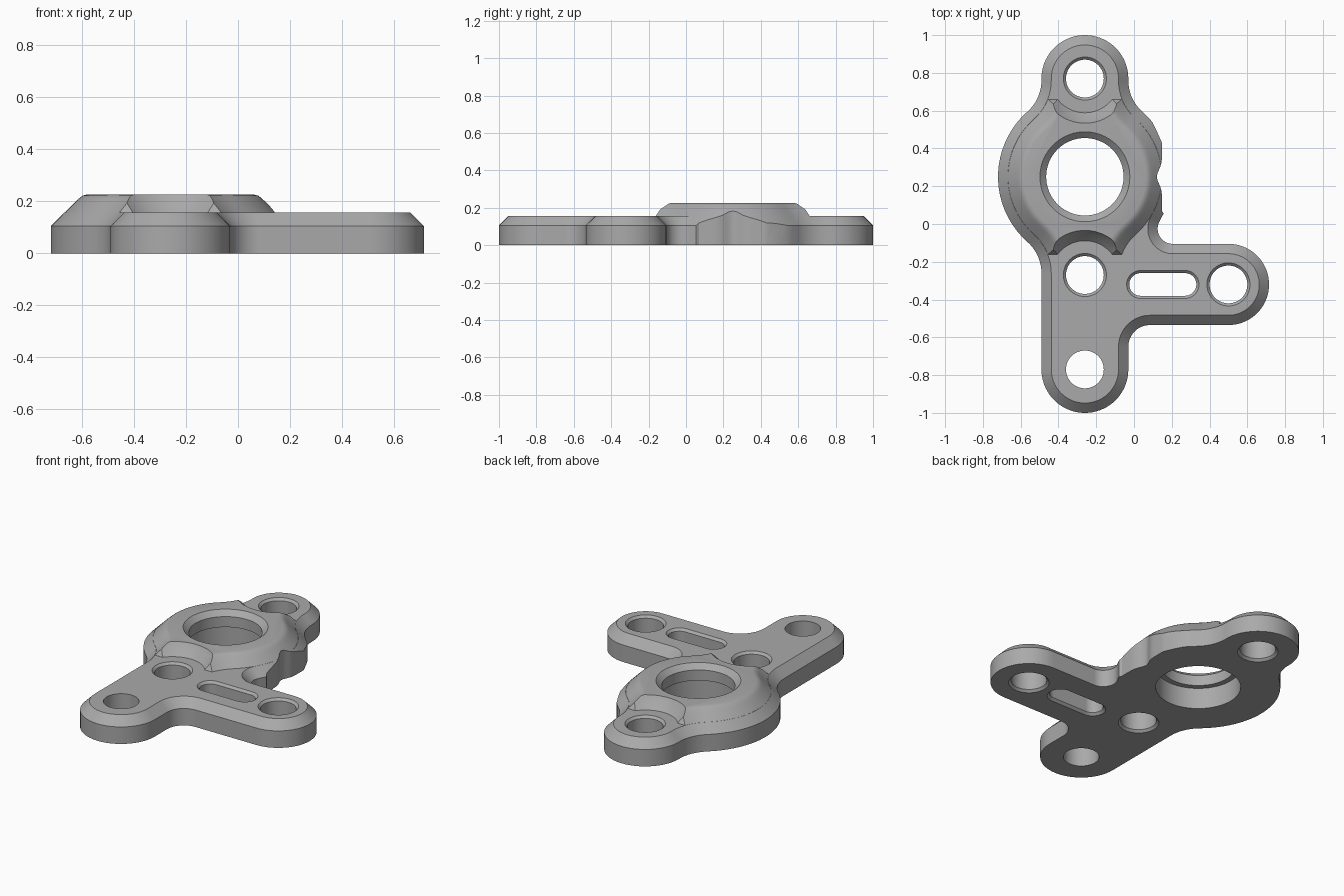
import bpy, bmesh
from math import sin, cos, radians, exp, atan2, degrees, sqrt
from mathutils import Vector

cube = bpy.data.objects.get("Cube")
if cube:
    bpy.data.objects.remove(cube, do_unlink=True)

steel = bpy.data.materials.new("plain grey")
steel.use_nodes = True
grey = (0.4, 0.4, 0.4, 1)
steel.diffuse_color = grey
steel.node_tree.nodes["Principled BSDF"].inputs["Base Color"].default_value = grey


def arc(cx, cy, r, a, b):
    n = max(3, int(abs(b - a) / 5))
    angles = [radians(a + (b - a) * i / n) for i in range(n + 1)]
    return [Vector((cx + r * cos(t), cy + r * sin(t))) for t in angles]


def inset(points, d):
    """Move a counter-clockwise outline inwards by d."""
    result = []
    for i, p in enumerate(points):
        e1 = (p - points[i - 1]).normalized()
        e2 = (points[(i + 1) % len(points)] - p).normalized()
        n1, n2 = Vector((-e1.y, e1.x)), Vector((-e2.y, e2.x))
        result.append(p + (n1 + n2) * (d / (1 + n1.dot(n2))))
    return result


def loft(name, outline, levels):
    """Solid with one inset copy of the outline for each (z, inset) level."""
    pts = []
    for p in outline:
        if not pts or (p - pts[-1]).length > 0.002:
            pts.append(p)
    if (pts[0] - pts[-1]).length < 0.002:
        pts.pop()
    bm = bmesh.new()
    rings = [[bm.verts.new((p.x, p.y, z)) for p in inset(pts, d)] for z, d in levels]
    bm.faces.new(rings[0][::-1])
    bm.faces.new(rings[-1])
    n = len(pts)
    for low, high in zip(rings, rings[1:]):
        for i in range(n):
            j = (i + 1) % n
            bm.faces.new((low[i], low[j], high[j], high[i]))
    bmesh.ops.recalc_face_normals(bm, faces=bm.faces)
    mesh = bpy.data.meshes.new(name)
    bm.to_mesh(mesh)
    bm.free()
    mesh.materials.append(steel)
    ob = bpy.data.objects.new(name, mesh)
    bpy.context.collection.objects.link(ob)
    return ob


def combine(target, tool, operation="DIFFERENCE"):
    tool.hide_render = True
    mod = target.modifiers.new("cut", "BOOLEAN")
    mod.operation, mod.solver, mod.object = operation, "EXACT", tool
    bpy.context.view_layer.objects.active = target
    bpy.ops.object.modifier_apply(modifier=mod.name)
    bpy.data.objects.remove(tool, do_unlink=True)


# Main axis, ring and lobe sizes
AX, AY, RING, LOBE, FIL = -0.26, 0.25, 0.46, 0.23, 0.22
TOP, BASE, EDGE = 0.226, 0.157, 0.105
dx = LOBE + FIL
dy = sqrt((RING + FIL) ** 2 - dx ** 2)
q = degrees(atan2(dy, dx))

back_lobe = arc(AX, AY + 0.52, LOBE, 0, 180)
left_side = (arc(AX - dx, AY + dy, FIL, 0, -q)
             + arc(AX, AY, RING, 180 - q, 180 + q)
             + arc(AX - dx, AY - dy, FIL, q, 0))
back_right = arc(AX + dx, AY + dy, FIL, 180 + q, 180)

# Base plate with the front leg and the side arm
plate_outline = (back_lobe + left_side
                 + arc(AX, -0.77, LOBE, 180, 360)
                 + arc(0.085, -0.65, 0.115, 180, 90)
                 + arc(0.5, -0.32, 0.215, -90, 90)
                 + arc(0.205, -0.025, 0.08, 270, 149.4)
                 + arc(AX, AY, RING, -30.6, q) + back_right)
body = loft("bracket_body", plate_outline,
            [(0, 0), (EDGE, 0), (BASE, BASE - EDGE)])

# Raised ring housing, following the same slope as the plate edge
boss_outline = (back_lobe + left_side
                + arc(AX, AY - 0.52, LOBE, 180, 360)
                + arc(AX + dx, AY - dy, FIL, 180, 180 - q)
                + arc(AX, AY, RING, -q, q) + back_right)
boss = loft("ring_housing", boss_outline,
            [(0.03, 0.001), (EDGE, 0.001), (0.2, 0.096), (0.213, 0.11),
             (0.222, 0.122), (TOP, 0.138)])

# Sloped ends and round pockets where the housing meets the bolt holes
for side in (1, -1):
    near, far = sorted((AY + side * 0.415, AY + side * 1.2))
    block = [Vector(p) for p in ((-1, near), (1, near), (1, far), (-1, far))]
    combine(boss, loft("end_cutter", block, [(0.15, 0), (0.24, -0.06)]))
    pocket = arc(AX, AY + side * 0.52, 0.175, 0, 360)
    combine(boss, loft("pocket_cutter", pocket,
                       [(0.15, 0), (0.2, -0.045), (0.24, -0.07)]))
combine(body, boss, "UNION")

# Trimmed right flank with a shallow notch
flank = [Vector((0.17, 0.03))]
for i in range(21):
    y = 0.07 + 0.018 * i
    flank.append(Vector((0.148 - 0.027 * exp(-((y - AY) / 0.05) ** 2), y)))
flank += [Vector(p) for p in ((0.117, 0.5), (0.07, 0.59), (0.4, 0.6), (0.4, 0.03))]
combine(body, loft("flank_cutter", flank[::-1], [(-0.1, 0), (0.4, 0)]))

# Bearing bore with an inner lip
combine(body, loft("bore_cutter", arc(AX, AY, 0.205, 0, 360),
                   [(-0.05, -0.033), (0.13, -0.033), (0.13, 0), (0.195, 0),
                    (TOP, -0.033), (0.3, -0.033)]))

# Bolt holes and the slot, with small chamfers
C = 0.014
chamfered = [(-0.05, -C), (0, -C), (C, 0), (BASE - C, 0), (BASE, -C), (0.3, -C)]
for x, y in ((AX, AY + 0.52), (AX, AY - 0.52), (0.5, -0.32)):
    combine(body, loft("hole_cutter", arc(x, y, 0.1, 0, 360), chamfered))
combine(body, loft("leg_hole_cutter", arc(AX, -0.77, 0.1, 0, 360),
                   [(-0.05, 0), (0.3, 0)]))
slot = arc(0.27, -0.32, 0.06, -90, 90) + arc(0.035, -0.32, 0.06, 90, 270)
combine(body, loft("slot_cutter", slot, chamfered))

# Smooth curved walls, keep edges sharp
bpy.ops.object.select_all(action="DESELECT")
body.select_set(True)
bpy.context.view_layer.objects.active = body
bpy.ops.object.shade_smooth_by_angle(angle=radians(25))
